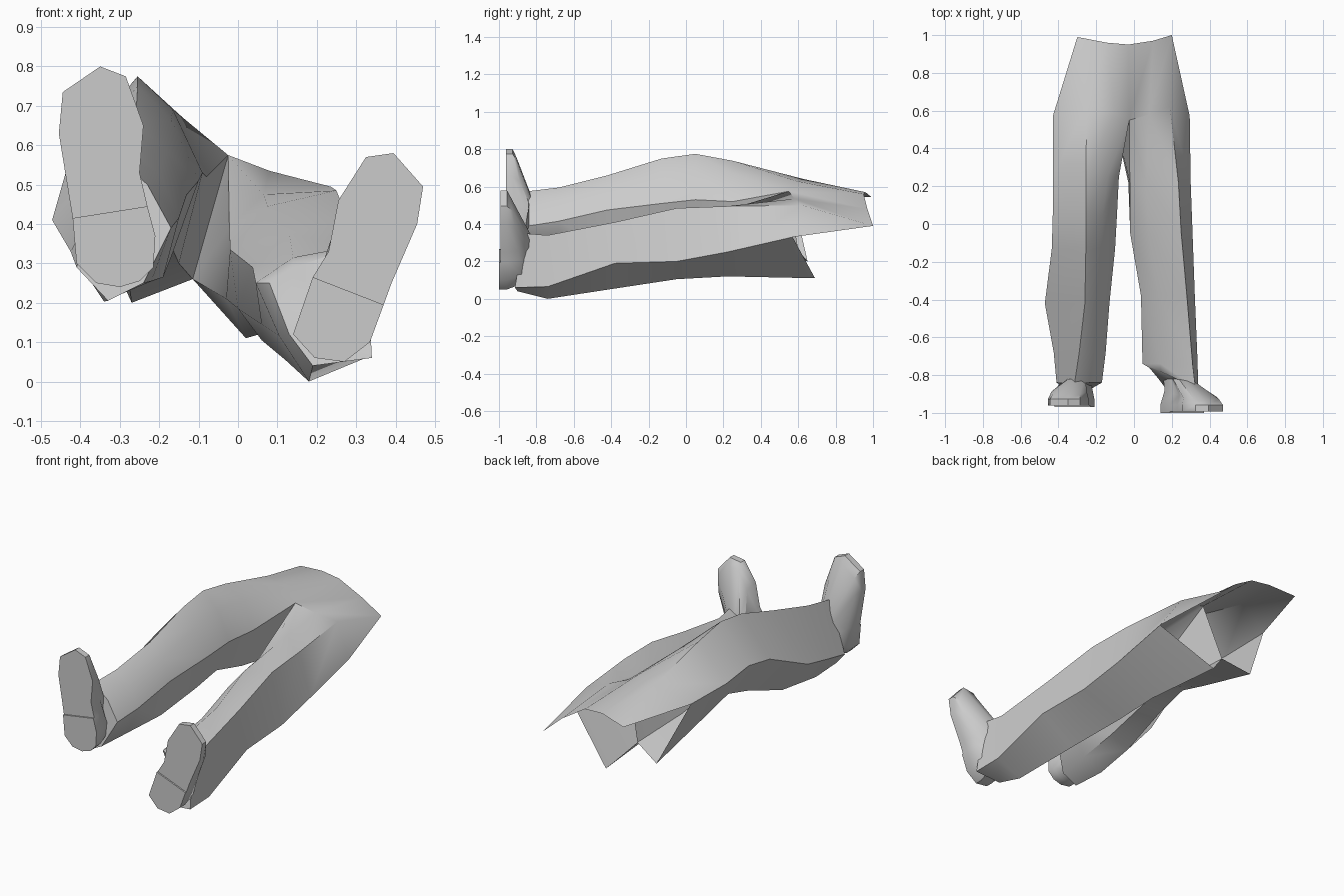
import bpy
import bmesh
import math
from mathutils import Vector

if "Cube" in bpy.data.objects:
    bpy.data.objects.remove(bpy.data.objects["Cube"], do_unlink=True)

# One plain grey material
grey = bpy.data.materials.new("plain_grey")
grey.use_nodes = True
colour = (0.6, 0.6, 0.6, 1.0)
grey.diffuse_color = colour
shader = next(n for n in grey.node_tree.nodes if n.type == "BSDF_PRINCIPLED")
shader.inputs["Base Color"].default_value = colour


def finish(bm, name, angle=42):
    """Turn a bmesh into a shaded, coloured object."""
    bmesh.ops.remove_doubles(bm, verts=bm.verts, dist=0.0005)
    bmesh.ops.recalc_face_normals(bm, faces=bm.faces)
    mesh = bpy.data.meshes.new(name)
    bm.to_mesh(mesh)
    bm.free()
    mesh.materials.append(grey)
    obj = bpy.data.objects.new(name, mesh)
    bpy.context.collection.objects.link(obj)
    bpy.ops.object.select_all(action="DESELECT")
    obj.select_set(True)
    bpy.context.view_layer.objects.active = obj
    bpy.ops.object.shade_smooth_by_angle(angle=math.radians(angle))
    return obj


def loft(bm, rings, cap_start=False, cap_end=False):
    """Bridge closed rings of equal point count."""
    rows = [[bm.verts.new(p) for p in ring] for ring in rings]
    for a, b in zip(rows, rows[1:]):
        for i in range(len(a)):
            j = (i + 1) % len(a)
            bm.faces.new((a[i], a[j], b[j], b[i]))
    if cap_start:
        bm.faces.new(rows[0])
    if cap_end:
        bm.faces.new(rows[-1])
    return rows


def section(y, *xz):
    return [(x, y, z) for x, z in xz]


# Shared crotch points, behind and in front
seat = (-0.115, 0.60, 0.26)
crotch = (-0.025, 0.55, 0.575)

# Leg sections run crest, outside, underside, inside low, inside, inside top
left_leg = [
    [(0.19, 0.62, 0.50), (0.295, 0.57, 0.33), (0.02, 0.69, 0.11), seat, crotch, (0.08, 0.58, 0.535)],
    section(0.22, (0.235, 0.495), (0.30, 0.25), (0.055, 0.12), (-0.03, 0.21), (-0.022, 0.39), (0.065, 0.475)),
    section(-0.05, (0.25, 0.485), (0.31, 0.20), (0.06, 0.105), (0.0, 0.185), (-0.02, 0.335), (0.075, 0.445)),
    section(-0.38, (0.28, 0.41), (0.322, 0.19), (0.12, 0.055), (0.06, 0.145), (0.037, 0.29), (0.13, 0.375)),
    section(-0.74, (0.31, 0.34), (0.337, 0.065), (0.18, 0.0), (0.105, 0.115), (0.045, 0.25), (0.14, 0.315)),
    [(0.325, -0.865, 0.35), (0.34, -0.915, 0.06), (0.19, -0.90, 0.04),
     (0.13, -0.82, 0.12), (0.08, -0.76, 0.25), (0.14, -0.78, 0.29)],
]
right_leg = [
    [(-0.25, 0.63, 0.64), (-0.43, 0.57, 0.55), (-0.27, 0.65, 0.20), seat, crotch, (-0.10, 0.59, 0.63)],
    section(0.25, (-0.255, 0.738), (-0.43, 0.545), (-0.285, 0.31), (-0.15, 0.30), (-0.08, 0.52), (-0.14, 0.67)),
    section(0.05, (-0.255, 0.775), (-0.43, 0.57), (-0.30, 0.375), (-0.17, 0.345), (-0.09, 0.53), (-0.165, 0.69)),
    section(-0.13, (-0.255, 0.75), (-0.435, 0.54), (-0.30, 0.325), (-0.17, 0.315), (-0.10, 0.51), (-0.17, 0.665)),
    section(-0.42, (-0.26, 0.66), (-0.472, 0.41), (-0.31, 0.22), (-0.19, 0.265), (-0.13, 0.475), (-0.18, 0.585)),
    section(-0.68, (-0.29, 0.595), (-0.425, 0.33), (-0.34, 0.203), (-0.22, 0.255), (-0.15, 0.415), (-0.20, 0.53)),
    [(-0.315, -0.845, 0.575), (-0.41, -0.84, 0.29), (-0.33, -0.88, 0.205),
     (-0.24, -0.88, 0.25), (-0.17, -0.84, 0.39), (-0.23, -0.84, 0.50)],
]

# Trousers: two lofted legs joined by an open front panel
bm = bmesh.new()
left = loft(bm, left_leg, cap_end=True)[0]
right = loft(bm, right_leg, cap_end=True)[0]
waist = [bm.verts.new(p) for p in (
    (-0.30, 0.99, 0.545), (-0.145, 0.96, 0.57), (-0.03, 0.95, 0.56), (0.10, 0.97, 0.48), (0.20, 1.0, 0.39))]
for panel in (
        (right[1], right[0], waist[0]),
        (right[0], waist[1], waist[0]),
        (right[0], right[5], waist[1]),
        (right[5], right[4], waist[2], waist[1]),
        (left[4], left[5], waist[3], waist[2]),
        (left[5], left[0], waist[4], waist[3]),
        (left[0], left[1], waist[4])):
    bm.faces.new(panel)
finish(bm, "trousers")


# Shoes: sole outline, side wall, sloping upper and ankle
def shoe(side, outline, heel_count, sole_y, ankle):
    pts = [Vector(p) for p in outline]
    mid = sum(pts, Vector((0, 0))) / len(pts)
    low, high = min(p.y for p in pts), max(p.y for p in pts)
    ankle_mid = Vector(ankle)
    rings = [[(p.x, sole_y, p.y) for p in pts],
             [(p.x, sole_y + 0.035, p.y) for p in pts]]
    upper, top = [], []
    for p in pts:
        q = mid + (p - mid) * 0.87
        heelness = (high - p.y) / (high - low)
        upper.append((q.x, sole_y + 0.055 + 0.065 * heelness, q.y))
        a = ankle_mid + (p - mid) * 0.44
        top.append((a.x, -0.82, a.y))
    bm = bmesh.new()
    loft(bm, rings + [upper, top], cap_start=True, cap_end=True)
    finish(bm, side + "_shoe")

    # Raised heel under the sole
    bm = bmesh.new()
    loft(bm, [[(p.x, y, p.y) for p in pts[:heel_count]] for y in (sole_y - 0.008, sole_y + 0.002)],
         cap_start=True, cap_end=True)
    finish(bm, side + "_heel")


shoe("left", [(0.37, 0.195), (0.335, 0.10), (0.27, 0.05), (0.195, 0.06), (0.14, 0.12), (0.19, 0.265),
              (0.23, 0.33), (0.255, 0.46), (0.325, 0.57), (0.395, 0.58), (0.47, 0.495), (0.455, 0.40),
              (0.39, 0.25)], 6, -0.992, (0.23, 0.20))
shoe("right", [(-0.23, 0.445), (-0.21, 0.37), (-0.215, 0.29), (-0.25, 0.255), (-0.30, 0.24), (-0.36, 0.25),
               (-0.41, 0.30), (-0.42, 0.415), (-0.455, 0.63), (-0.445, 0.735), (-0.35, 0.80),
               (-0.285, 0.775), (-0.24, 0.65), (-0.25, 0.53)], 8, -0.962, (-0.29, 0.39))
